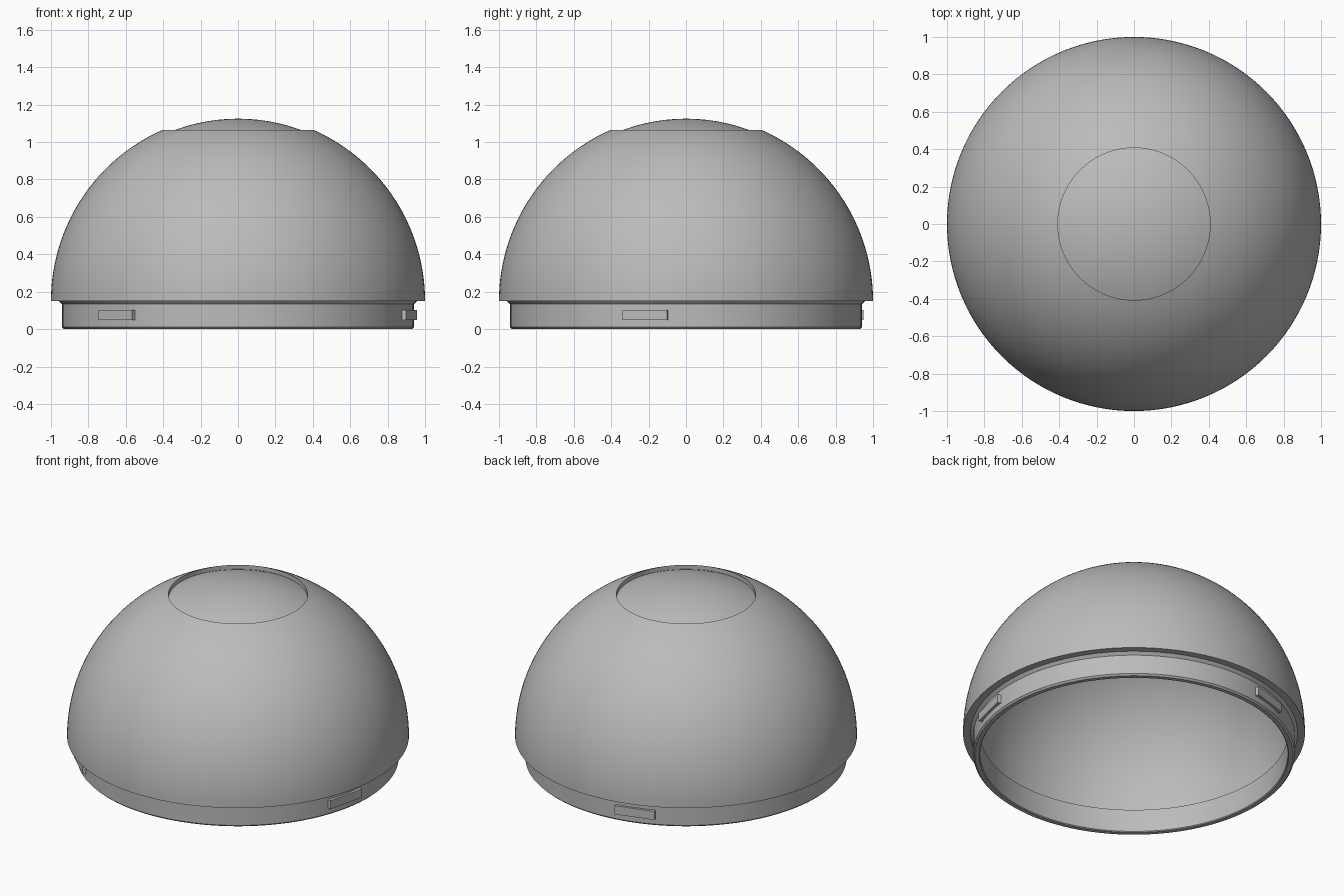
import bpy
import bmesh
from math import asin, cos, sin, pi, sqrt, radians
from mathutils import Matrix, Vector

if "Cube" in bpy.data.objects:
    bpy.data.objects.remove(bpy.data.objects["Cube"], do_unlink=True)

# Single flat colour
grey = bpy.data.materials.new("plain grey")
grey.use_nodes = True
colour = (0.5, 0.5, 0.5, 1)
grey.diffuse_color = colour
grey.node_tree.nodes["Principled BSDF"].inputs["Base Color"].default_value = colour

BASE = 0.15      # height of the dome's lower edge and sphere centre
RECESS = 0.407   # radius of the round recess on top


def add_object(name, bm):
    bmesh.ops.recalc_face_normals(bm, faces=bm.faces)
    mesh = bpy.data.meshes.new(name)
    bm.to_mesh(mesh)
    bm.free()
    mesh.materials.append(grey)
    obj = bpy.data.objects.new(name, mesh)
    bpy.context.collection.objects.link(obj)
    return obj


def arc(radius, r_from, r_to, steps):
    """Profile points along a sphere centred at BASE, between two radii."""
    a, b = asin(r_from / radius), asin(r_to / radius)
    angles = [a + (b - a) * i / steps for i in range(steps + 1)]
    return [(radius * sin(t), BASE + radius * cos(t)) for t in angles]


def lathe(name, profile, segments=128):
    bm = bmesh.new()
    verts = [bm.verts.new((r, 0, z)) for r, z in profile]
    edges = [bm.edges.new(pair) for pair in zip(verts, verts[1:])]
    bmesh.ops.spin(bm, geom=verts + edges, cent=(0, 0, 0), axis=(0, 0, 1),
                   angle=2 * pi, steps=segments)
    bmesh.ops.remove_doubles(bm, verts=bm.verts, dist=0.0005)
    obj = add_object(name, bm)
    bpy.ops.object.select_all(action="DESELECT")
    bpy.context.view_layer.objects.active = obj
    obj.select_set(True)
    bpy.ops.object.shade_smooth_by_angle(angle=radians(25))
    return obj


# Hollow dome: sunken top disc, outer shell, chamfered collar, inner shell
collar = [(0.957, BASE), (0.94, 0.133), (0.94, 0.01), (0.93, 0),
          (0.905, 0), (0.90, 0.005), (0.90, BASE)]
profile = (arc(0.975, 0, RECESS, 14) + arc(1, RECESS, 1, 40)
           + collar + arc(0.94, 0.9398, 0, 40))
lathe("dome_shell", profile)

# Three locking tabs around the collar
for i in range(3):
    bm = bmesh.new()
    bmesh.ops.create_cube(bm, size=1)
    bmesh.ops.scale(bm, verts=bm.verts, vec=(0.043, 0.246, 0.055))
    bmesh.ops.translate(bm, verts=bm.verts, vec=(0.9325, 0, 0.075))
    turn = Matrix.Rotation(radians(-13.4 + 120 * i), 3, "Z")
    bmesh.ops.rotate(bm, verts=bm.verts, cent=(0, 0, 0), matrix=turn)
    add_object(f"locking_tab_{i + 1}", bm)
